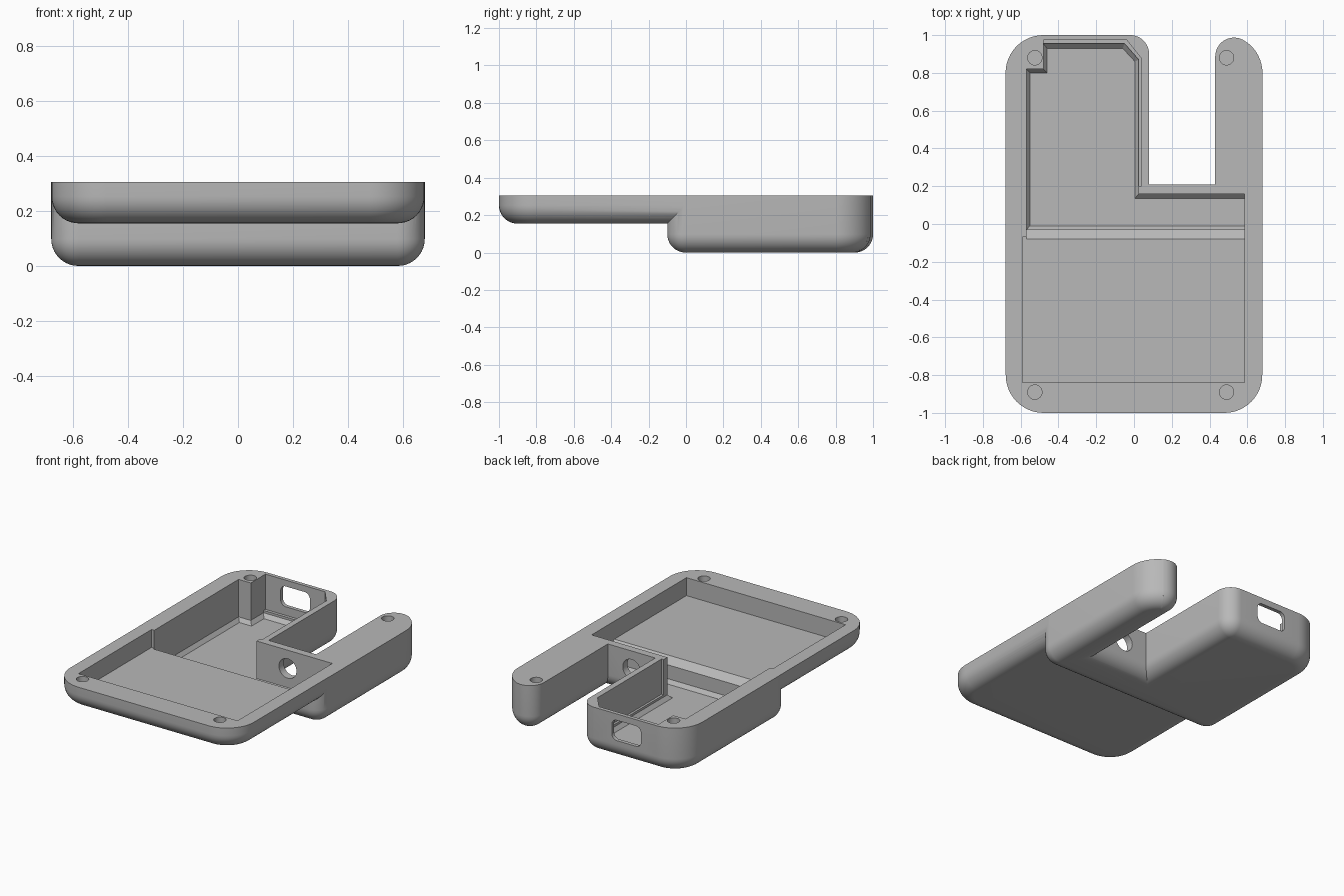
import bpy, bmesh, math
from mathutils import Matrix, Vector

cube = bpy.data.objects.get("Cube")
if cube:
    bpy.data.objects.remove(cube, do_unlink=True)

grey = bpy.data.materials.new("plain grey")
grey.use_nodes = True
colour = (0.48, 0.48, 0.48, 1)
grey.diffuse_color = colour
grey.node_tree.nodes["Principled BSDF"].inputs["Base Color"].default_value = colour

TOP, FILLET = 0.305, 0.098


def loft(name, rings):
    """Solid made by bridging rings of equal point count."""
    bm = bmesh.new()
    loops = [[bm.verts.new(p) for p in ring] for ring in rings]
    n = len(loops[0])
    for a, b in zip(loops, loops[1:]):
        for i in range(n):
            j = (i + 1) % n
            bm.faces.new((a[i], a[j], b[j], b[i]))
    bm.faces.new(loops[0][::-1])
    bm.faces.new(loops[-1])
    bmesh.ops.recalc_face_normals(bm, faces=bm.faces)
    mesh = bpy.data.meshes.new(name)
    bm.to_mesh(mesh)
    bm.free()
    mesh.materials.append(grey)
    ob = bpy.data.objects.new(name, mesh)
    bpy.context.collection.objects.link(ob)
    return ob


def prism(name, points, z0, z1):
    return loft(name, [[(x, y, z) for x, y in points] for z in (z0, z1)])


def circle(r, n=32):
    return [(r * math.cos(2 * math.pi * i / n), r * math.sin(2 * math.pi * i / n))
            for i in range(n)]


def outline(corners, d):
    """Plan outline inset by d; 5 values are an arc, 4 a sharp corner."""
    pts = []
    for c in corners:
        if len(c) == 4:
            x, y, sx, sy = c
            pts.append((x + sx * d, y + sy * d))
        else:
            x, y, r, a0, a1 = c
            for i in range(13):
                a = math.radians(a0 + (a1 - a0) * i / 12)
                pts.append((x + (r - d) * math.cos(a), y + (r - d) * math.sin(a)))
    return pts


def rounded_body(name, corners, z0):
    """Straight-walled body with a rounded lower edge."""
    rings = []
    for i in range(11):
        a = math.pi / 2 * (1 - i / 10)
        d, z = FILLET * (1 - math.cos(a)), z0 + FILLET * (1 - math.sin(a))
        rings.append([(x, y, z) for x, y in outline(corners, d)])
    rings.append([(x, y, TOP) for x, y in outline(corners, 0)])
    return loft(name, rings)


def combine(target, other, operation):
    mod = target.modifiers.new("combine", "BOOLEAN")
    mod.operation, mod.object, mod.solver = operation, other, "EXACT"
    dg = bpy.context.evaluated_depsgraph_get()
    mesh = bpy.data.meshes.new_from_object(target.evaluated_get(dg))
    target.modifiers.clear()
    target.data = mesh
    bpy.data.objects.remove(other, do_unlink=True)


# Deep rear body with the open slot and side arm
case = rounded_body("case_shell", [
    (-0.58, 0, 0.1, 180, 270), (0.58, 0, 0.1, 270, 360),
    (0.48, 0.8, 0.2, 0, 60), (0.53, 0.887, 0.1, 60, 180),
    (0.43, 0.21, 1, -1), (0.08, 0.21, -1, -1),
    (-0.02, 0.9, 0.1, 0, 90), (-0.48, 0.8, 0.2, 90, 180)], 0)

# Shallow front tray
tray = rounded_body("front_tray", [
    (-0.479, -0.8, 0.2, 180, 270), (0.479, -0.8, 0.2, 270, 360),
    (0.679, 0.03, -1, 0), (-0.679, 0.03, 1, 0)], 0.155)
combine(case, tray, "UNION")

# Shallow pocket
combine(case, prism("shallow_pocket", [
    (-0.59, -0.84), (0.585, -0.84), (0.585, -0.07), (-0.59, -0.07)], 0.185, 0.4), "DIFFERENCE")

# Sloped step between the two floors
slope = [(-0.08, 0.185), (0.02, 0.11), (0.02, 0.4), (-0.08, 0.4)]
combine(case, loft("sloped_step", [[(x, y, z) for y, z in slope]
                                   for x in (-0.57, 0.585)]), "DIFFERENCE")

# Deep pocket, chamfered around its floor
wall = [(-0.57, -0.03), (0.585, -0.03), (0.585, 0.16), (0.025, 0.16), (0.025, 0.87),
        (-0.05, 0.955), (-0.48, 0.955), (-0.48, 0.82), (-0.57, 0.82)]
floor = [(-0.55, -0.01), (0.585, -0.01), (0.585, 0.135), (0.005, 0.135), (0.005, 0.86),
         (-0.06, 0.93), (-0.46, 0.93), (-0.46, 0.8), (-0.55, 0.8)]
combine(case, loft("deep_pocket", [
    [(x, y, z) for x, y in pts]
    for pts, z in ((floor, 0.03), (wall, 0.055), (wall, 0.4))]), "DIFFERENCE")

# Thinner upper walls beside the port
combine(case, prism("upper_recess", [
    (-0.48, 0.7), (-0.1, 0.2), (0.04, 0.2), (0.04, 0.875), (-0.04, 0.975),
    (-0.48, 0.975)], 0.07, 0.4), "DIFFERENCE")

# Screw holes
for x in (-0.525, 0.49):
    for y in (-0.89, 0.88):
        hole = prism("screw_hole", circle(0.038), 0.215, 0.4)
        hole.data.transform(Matrix.Translation((x, y, 0)))
        combine(case, hole, "DIFFERENCE")

# Cable hole in the slot wall and the rear port
turn = Matrix.Rotation(math.radians(90), 4, "X")
cable = prism("cable_hole", circle(0.065), -0.06, 0.06)
cable.data.transform(Matrix.Translation((0.255, 0.185, 0.183)) @ turn)
combine(case, cable, "DIFFERENCE")

port_shape = [(0.07, 0.03, 0.038, 0, 90), (-0.07, 0.03, 0.038, 90, 180),
              (-0.07, -0.03, 0.038, 180, 270), (0.07, -0.03, 0.038, 270, 360)]
port = prism("rear_port", outline(port_shape, 0), -0.09, 0.09)
port.data.transform(Matrix.Translation((-0.26, 0.99, 0.195)) @ turn)
combine(case, port, "DIFFERENCE")

# Smooth shading with crisp edges
bpy.ops.object.select_all(action="DESELECT")
case.select_set(True)
bpy.context.view_layer.objects.active = case
bpy.ops.object.shade_smooth_by_angle(angle=math.radians(30))
